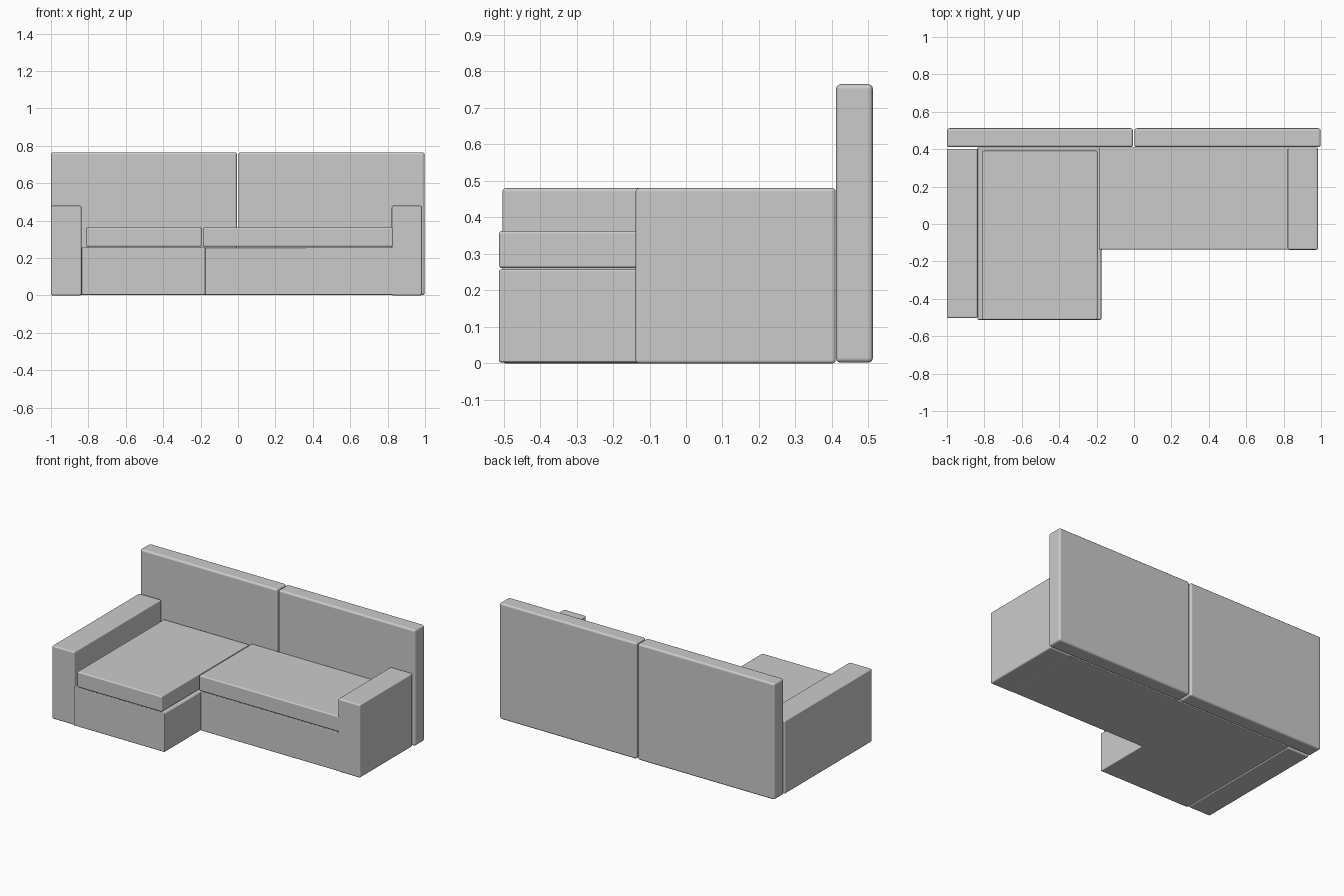
import bpy, bmesh

if "Cube" in bpy.data.objects:
    bpy.data.objects.remove(bpy.data.objects["Cube"])


def extrude(name, outline, z0, z1, bevel):
    """Prism from a plan outline, with softly rounded edges."""
    bm = bmesh.new()
    face = bm.faces.new([bm.verts.new((x, y, z0)) for x, y in outline])
    top = bmesh.ops.extrude_face_region(bm, geom=[face])["geom"]
    verts = [v for v in top if isinstance(v, bmesh.types.BMVert)]
    bmesh.ops.translate(bm, verts=verts, vec=(0, 0, z1 - z0))
    bmesh.ops.recalc_face_normals(bm, faces=bm.faces)
    me = bpy.data.meshes.new(name)
    bm.to_mesh(me)
    bm.free()
    ob = bpy.data.objects.new(name, me)
    bpy.context.collection.objects.link(ob)
    mod = ob.modifiers.new("soft_edges", "BEVEL")
    mod.width = bevel
    mod.segments = 3
    mod.harden_normals = True
    for p in me.polygons:
        p.use_smooth = True
    return ob


def block(name, x0, x1, y0, y1, z0, z1, bevel):
    return extrude(name, [(x0, y0), (x1, y0), (x1, y1), (x0, y1)], z0, z1, bevel)


# L-shaped base under the seat and chaise
extrude("base", [(-0.837, -0.512), (-0.175, -0.512), (-0.175, -0.137),
                 (0.83, -0.137), (0.83, 0.41), (-0.837, 0.41)], 0.003, 0.257, 0.005)

# Seat cushions
block("chaise_cushion", -0.812, -0.195, -0.512, 0.392, 0.261, 0.363, 0.008)
block("seat_cushion", -0.187, 0.83, -0.137, 0.41, 0.261, 0.363, 0.008)

# Arms: long one beside the chaise, short one beside the seat
block("left_arm", -1.0, -0.837, -0.503, 0.402, 0.0, 0.48, 0.009)
block("right_arm", 0.822, 0.983, -0.138, 0.41, 0.0, 0.48, 0.009)

# Two back panels
for side, x0, x1 in (("left", -1.0, -0.005), ("right", 0.003, 0.998)):
    block(side + "_back", x0, x1, 0.411, 0.512, 0.002, 0.765, 0.013)
